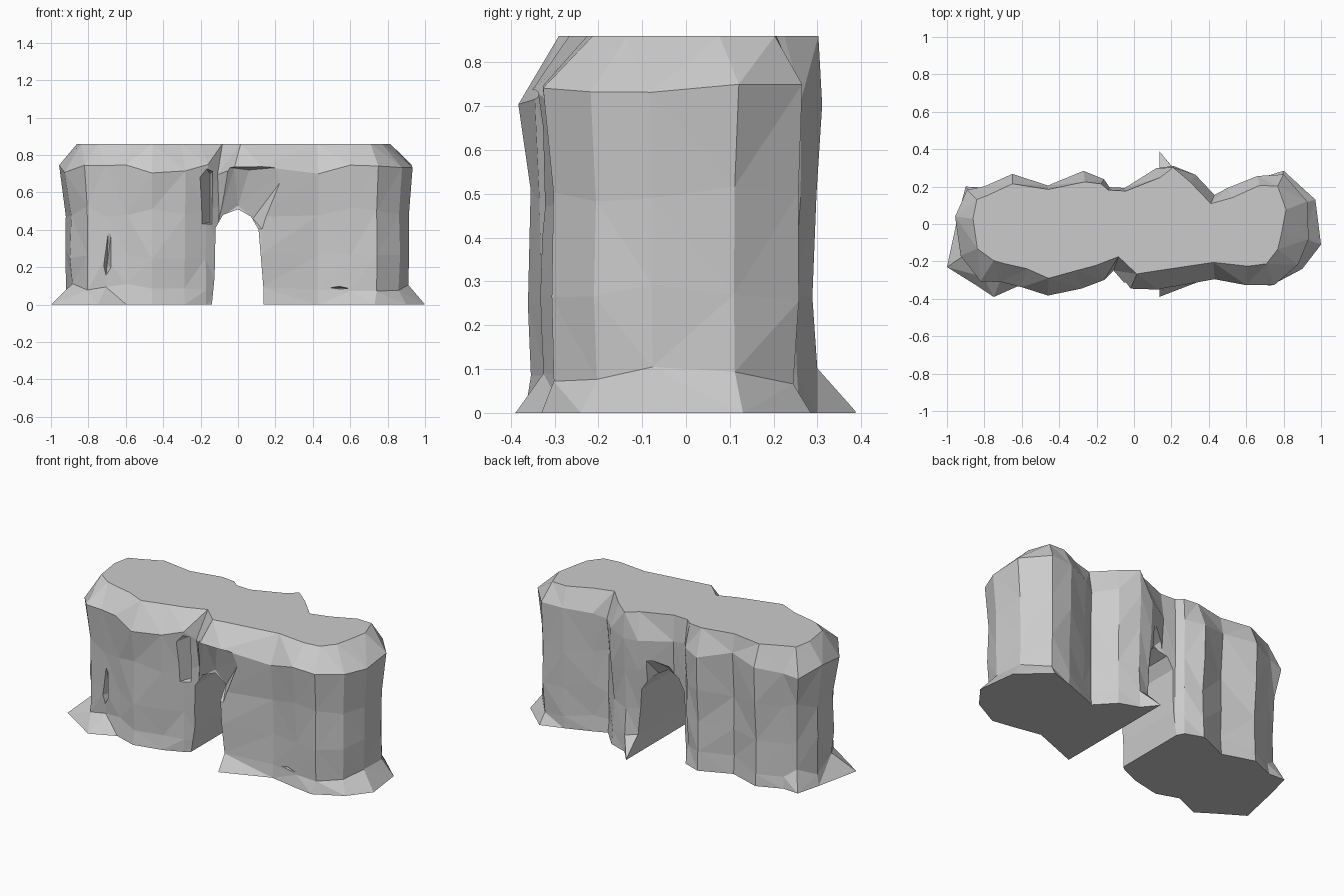
import bpy, bmesh, random
from mathutils import Vector

if "Cube" in bpy.data.objects:
    bpy.data.objects.remove(bpy.data.objects["Cube"])

random.seed(4)

# shoulder outline of the rock, counter-clockwise from the front left: x, y, inset of the top rim
OUTLINE = [
    (-.93, -.17, .10), (-.82, -.305, .13), (-.71, -.31, .10), (-.60, -.335, .10),
    (-.46, -.38, .09), (-.28, -.345, .10), (-.16, -.30, .09), (-.11, -.25, .08),
    (-.02, -.35, .09), (.13, -.35, .10), (.43, -.295, .09), (.60, -.325, .10),
    (.75, -.325, .12), (.88, -.22, .14), (.935, -.08, .15), (.925, .12, .12),
    (.80, .265, .07), (.66, .255, .05), (.50, .195, .06), (.43, .155, .05),
    (.33, .265, .05), (.21, .312, .01), (.12, .295, .05), (-.05, .195, .02),
    (-.13, .20, .02), (-.16, .24, .03), (-.27, .285, .06), (-.46, .205, .02),
    (-.65, .265, .05), (-.80, .20, .05), (-.89, .18, .07), (-.96, .04, .10)]
# points where the foot flares out
FEET = {0: (-1, -.23), 1: (-.84, -.33), 2: (-.75, -.39), 9: (.135, -.39), 12: (.73, -.33),
        13: (.9, -.24), 14: (1, -.11), 15: (.97, .13), 16: (.80, .285), 22: (.135, .39),
        30: (-.90, .20), 31: (-.94, .05)}
N = len(OUTLINE)


def inward(i):
    a, b = OUTLINE[i - 1], OUTLINE[(i + 1) % N]
    t = Vector((b[0] - a[0], b[1] - a[1])).normalized()
    return Vector((-t.y, t.x))


def ring(z, inset, jitter):
    pts = []
    for i, (x, y, rim) in enumerate(OUTLINE):
        d = rim if inset is None else inset + random.uniform(-jitter, jitter)
        if inset and x < -.85:
            d += .025                      # the left end is undercut
        elif inset and y < 0 or x > .85 and inset:
            d += .008                      # the front and right end lean in a little
        p = Vector((x, y)) + inward(i) * d
        if z == 0:
            p = Vector(FEET.get(i, p))
        dz = random.uniform(-.03, .03) if 0 < z < .86 else 0
        pts.append((p.x, p.y, z + dz))
    return pts


def make_object(name, bm):
    bmesh.ops.recalc_face_normals(bm, faces=bm.faces)
    me = bpy.data.meshes.new(name)
    bm.to_mesh(me)
    bm.free()
    ob = bpy.data.objects.new(name, me)
    bpy.context.collection.objects.link(ob)
    return ob


def loft(name, rings, split=False):
    bm = bmesh.new()
    loops = [[bm.verts.new(p) for p in r] for r in rings]
    n = len(loops[0])
    sides = []
    for lo, hi in zip(loops, loops[1:]):
        for i in range(n):
            j = (i + 1) % n
            sides.append(bm.faces.new((lo[i], lo[j], hi[j], hi[i])))
    bm.faces.new(loops[0][::-1])
    bm.faces.new(loops[-1])
    if split:
        bmesh.ops.triangulate(bm, faces=sides)
    return make_object(name, bm)


def hull(name, points):
    bm = bmesh.new()
    for p in points:
        bm.verts.new(p)
    bmesh.ops.convex_hull(bm, input=bm.verts)
    return make_object(name, bm)


def carve(target, cutter):
    mod = target.modifiers.new("carve", 'BOOLEAN')
    mod.operation, mod.solver, mod.object = 'DIFFERENCE', 'EXACT', cutter
    bpy.context.view_layer.objects.active = target
    bpy.ops.object.modifier_apply(modifier=mod.name)
    bpy.data.objects.remove(cutter)


# rock body
rock = loft("rock_arch", [ring(0, .01, .006), ring(.09, .018, .006), ring(.27, .016, .008),
                          ring(.50, .010, .008), ring(.725, .0, .004), ring(.86, None, 0)], True)

# passage through the rock
ARCH = [(-.15, -.1), (.14, -.1), (.135, .1), (.11, .40), (.07, .47),
        (0, .51), (-.08, .48), (-.12, .41), (-.125, .15)]
carve(rock, loft("passage_cutter", [[(x, y, z) for x, z in ARCH] for y in (-.6, .6)]))

# sloping hollow above the front of the passage
carve(rock, hull("front_hollow_cutter", [
    (-.14, -.37, .74), (.29, -.37, .74), (.15, -.37, .38), (-.13, -.37, .38),
    (-.02, -.30, .73), (.06, -.29, .72), (-.10, -.23, .46), (.08, -.23, .46), (0, -.22, .53)]))

# upright fold to the left of the hollow
carve(rock, hull("front_fold_cutter", [
    (-.26, -.42, .42), (-.26, -.42, .66), (-.19, -.42, .76), (-.10, -.42, .74), (-.10, -.42, .40),
    (-.15, -.21, .44), (-.15, -.21, .70)]))

# shallow hollow with a ledge above the back of the passage
carve(rock, hull("back_hollow_cutter", [
    (-.13, .30, .45), (.10, .32, .45), (.09, .30, .62), (-.10, .28, .62),
    (-.08, .17, .46), (.05, .17, .46), (0, .17, .52)]))

# cracks in the front face
carve(rock, hull("left_crack_cutter", [
    (-.76, -.42, .20), (-.64, -.42, .17), (-.66, -.35, .52), (-.69, -.34, .52), (-.72, -.42, .02),
    (-.70, -.23, .21)]))
carve(rock, hull("right_crack_cutter", [
    (.41, -.37, .09), (.54, -.37, .11), (.67, -.37, .08), (.54, -.37, .075), (.54, -.23, .09)]))

for p in rock.data.polygons:
    p.use_smooth = False
